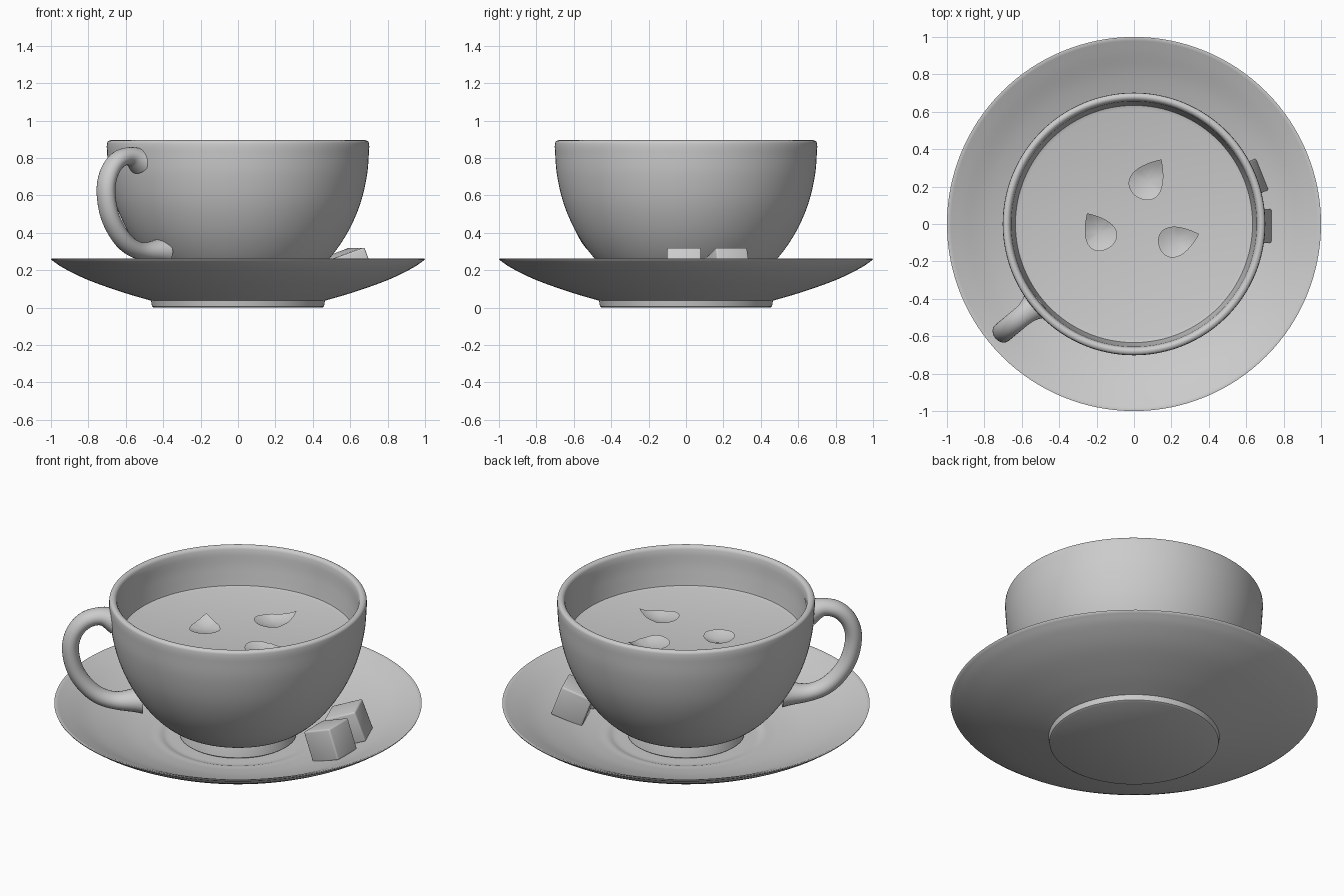
import bpy, bmesh, math
from mathutils import Vector, Matrix

if "Cube" in bpy.data.objects:
    bpy.data.objects.remove(bpy.data.objects["Cube"])


def smooth(points, steps=6):
    """Catmull-Rom curve through the given points."""
    p = [Vector(q) for q in points]
    p = [2 * p[0] - p[1]] + p + [2 * p[-1] - p[-2]]
    out = []
    for i in range(1, len(p) - 2):
        a, b, c, d = p[i - 1:i + 3]
        for k in range(steps):
            t = k / steps
            out.append(0.5 * (2 * b + (c - a) * t + (2 * a - 5 * b + 4 * c - d) * t * t
                              + (3 * b - a - 3 * c + d) * t ** 3))
    return out + [p[-2]]


def finish(name, bm, angle=40, fix_normals=True):
    if fix_normals:
        bmesh.ops.recalc_face_normals(bm, faces=bm.faces)
    mesh = bpy.data.meshes.new(name)
    bm.to_mesh(mesh)
    bm.free()
    obj = bpy.data.objects.new(name, mesh)
    bpy.context.collection.objects.link(obj)
    bpy.context.view_layer.objects.active = obj
    obj.select_set(True)
    bpy.ops.object.shade_smooth_by_angle(angle=math.radians(angle))
    obj.select_set(False)
    return obj


def lathe(name, profile, sides=128):
    bm = bmesh.new()
    vs = [bm.verts.new((p[0], 0, p[1])) for p in profile]
    es = [bm.edges.new(pair) for pair in zip(vs, vs[1:])]
    bmesh.ops.spin(bm, geom=vs + es, axis=(0, 0, 1), cent=(0, 0, 0),
                   steps=sides, angle=2 * math.pi)
    bmesh.ops.remove_doubles(bm, verts=bm.verts, dist=1e-4)
    return finish(name, bm)


# Saucer: flat foot, flared underside, thin lip, sunken well
underside = smooth([(0.465, 0.037), (0.62, 0.083), (0.80, 0.147), (0.93, 0.21), (0.998, 0.255)])
upper = smooth([(0.99, 0.262), (0.92, 0.231), (0.79, 0.172), (0.62, 0.115), (0.49, 0.088),
                (0.43, 0.082), (0.39, 0.07), (0.34, 0.068)])
lathe("saucer", [(0, 0), (0.45, 0), (0.46, 0.006)] + underside + [(1.0, 0.261)] + upper + [(0, 0.068)])

# Cup: foot ring, rounded bowl, soft rim and inside wall
outer = smooth([(0.305, 0.135), (0.40, 0.182), (0.495, 0.27), (0.585, 0.4), (0.652, 0.55),
                (0.69, 0.71), (0.702, 0.86)])
rim = smooth([(0.702, 0.86), (0.698, 0.886), (0.68, 0.895), (0.663, 0.885), (0.656, 0.86)], 4)
inner = smooth([(0.656, 0.86), (0.646, 0.75), (0.615, 0.58), (0.54, 0.41), (0.43, 0.26),
                (0.28, 0.18), (0.0, 0.16)])
lathe("cup", [(0, 0.07), (0.305, 0.07), (0.318, 0.08), (0.312, 0.11)]
      + outer + rim[1:] + inner[1:])

# Tea surface
TEA_Z = 0.665
lathe("tea", [(0, TEA_Z), (0.615, TEA_Z), (0.634, TEA_Z + 0.006)])

# Handle: oval tube swept along a loop, flared where it meets the bowl
path = smooth([(0.675, 0.785), (0.75, 0.81), (0.83, 0.79), (0.89, 0.725), (0.915, 0.63),
               (0.895, 0.51), (0.84, 0.41), (0.76, 0.335), (0.66, 0.30), (0.525, 0.30)], 5)
bm = bmesh.new()
rings, seg, last = [], 24, len(path) - 1
for i, p in enumerate(path):
    tan = (path[min(i + 1, last)] - path[max(i - 1, 0)]).normalized()
    end = min(i, last - i)
    flare = 1 + 0.6 * max(0, 1 - end / 7) ** 2
    ring = []
    for k in range(seg):
        a = 2 * math.pi * k / seg
        off = 0.046 * flare * math.cos(a)
        ring.append(bm.verts.new((p.x - tan.y * off, 0.056 * flare * math.sin(a), p.y + tan.x * off)))
    rings.append(ring)
for r, s in zip(rings, rings[1:]):
    for k in range(seg):
        n = (k + 1) % seg
        bm.faces.new((r[k], r[n], s[n], s[k]))
bm.faces.new(rings[0])
bm.faces.new(rings[-1])
handle = finish("handle", bm)
handle.rotation_euler.z = math.radians(219.5)


# Sugar cubes: leaning on the saucer slope
def sugar_cube(name, azimuth):
    bm = bmesh.new()
    bmesh.ops.create_cube(bm, size=0.182)
    bmesh.ops.bevel(bm, geom=bm.edges[:], offset=0.01, segments=3, affect='EDGES', profile=0.5)
    obj = finish(name, bm, 50)
    obj.matrix_world = (Matrix.Rotation(math.radians(azimuth), 4, 'Z')
                        @ Matrix.Translation((0.621, -0.01, 0.206))
                        @ Matrix.Rotation(math.radians(-20), 4, 'Y'))


sugar_cube("sugar_cube_1", 0)
sugar_cube("sugar_cube_2", 22)


# Petals: shallow bowls with one pointed tip, floating on the tea
def petal(name, x, y, angle, length=0.235, width=0.15):
    half = [k / 14 for k in range(15)]
    outline = [((s - 0.45) * length, 1.3 * width * math.sqrt(s) * (1 - s)) for s in
               [h * h for h in half[:8]] + [0.25 + 0.75 * k / 8 for k in range(1, 9)]]
    outline += [(u, -v) for u, v in outline[-2:0:-1]]
    bm = bmesh.new()
    centre = bm.verts.new((0, 0, 0.004))
    prev = None
    for f in (0.25, 0.5, 0.75, 1.0):
        ring = [bm.verts.new((u * f, v * f, 0.004 + 3.0 * f * f * (u * u + v * v)
                              * (1.0 if u > 0 else 0.7))) for u, v in outline]
        for k in range(len(ring)):
            n = (k + 1) % len(ring)
            bm.faces.new((ring[n], ring[k], prev[k], prev[n]) if prev else (ring[n], ring[k], centre))
        prev = ring
    obj = finish(name, bm, 60, False)
    obj.location = (x, y, TEA_Z)
    obj.rotation_euler.z = math.radians(angle)


petal("petal_1", 0.075, 0.235, 57, 0.24, 0.18)
petal("petal_2", -0.187, -0.045, 122, 0.22, 0.17)
petal("petal_3", 0.23, -0.09, 17, 0.225, 0.165)
